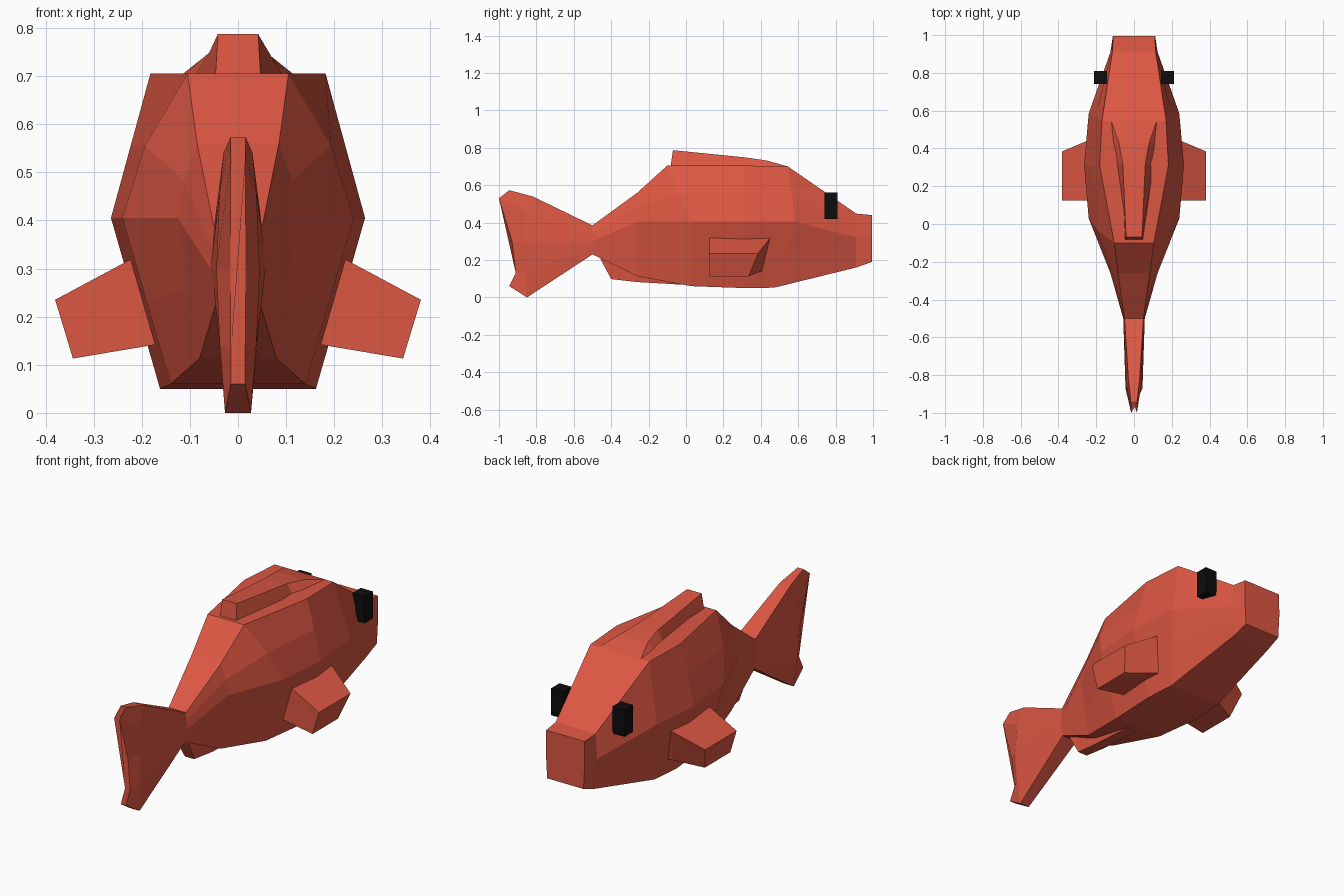
import bpy
import bmesh


def material(name, rgb):
    m = bpy.data.materials.new(name)
    m.diffuse_color = (*rgb, 1)
    return m


RED = material("coral red", (0.72, 0.095, 0.055))
BLACK = material("black", (0.004, 0.004, 0.004))


def loft(name, rings, mat):
    """Skin closed rings of equal length and cap both ends."""
    bm = bmesh.new()
    loops = [[bm.verts.new(p) for p in ring] for ring in rings]
    n = len(loops[0])
    for a, b in zip(loops, loops[1:]):
        for i in range(n):
            j = (i + 1) % n
            bm.faces.new((a[i], a[j], b[j], b[i]))
    bm.faces.new(loops[0])
    bm.faces.new(loops[-1][::-1])
    bmesh.ops.recalc_face_normals(bm, faces=bm.faces)
    me = bpy.data.meshes.new(name)
    bm.to_mesh(me)
    bm.free()
    me.materials.append(mat)
    ob = bpy.data.objects.new(name, me)
    bpy.context.collection.objects.link(ob)
    return ob


def mirrored(half):
    """Turn a right-hand outline (top to bottom) into a full ring."""
    return half + [(-x, y, z) for x, y, z in reversed(half)]


def between(a, b, bulge):
    x, y, z = ((p + q) / 2 for p, q in zip(a, b))
    return (x * bulge, y, z)


def section(top, mid, low, bulge=1.0):
    return mirrored([top, between(top, mid, bulge), mid, between(mid, low, 1.0), low])


# Body: top, widest and bottom corner of each section, snout to tail root
root = section((0.05, -0.50, 0.385), (0.057, -0.50, 0.30), (0.045, -0.50, 0.23))
body = [
    section((0.11, 0.995, 0.44), (0.112, 0.995, 0.32), (0.105, 0.995, 0.19)),
    section((0.115, 0.91, 0.448), (0.125, 0.91, 0.32), (0.11, 0.91, 0.16)),
    section((0.17, 0.545, 0.70), (0.24, 0.585, 0.405), (0.15, 0.47, 0.052)),
    section((0.182, 0.31, 0.705), (0.264, 0.31, 0.405), (0.162, 0.31, 0.05)),
    section((0.105, -0.10, 0.705), (0.24, 0.03, 0.405), (0.14, 0.03, 0.06), 1.12),
    section((0.085, -0.26, 0.56), (0.125, -0.26, 0.405), (0.08, -0.26, 0.113), 1.07),
    root,
]
loft("body", body, RED)

# Forked tail fin, starting from the tail root
tail = [
    root,
    mirrored([(0.03, -0.82, 0.54), (0.038, -0.86, 0.46), (0.045, -0.87, 0.30),
              (0.038, -0.865, 0.14), (0.027, -0.85, 0.0)]),
    mirrored([(0.016, -0.945, 0.573), (0.015, -1.0, 0.53), (0.016, -0.93, 0.30),
              (0.015, -0.91, 0.13), (0.015, -0.945, 0.06)]),
]
loft("tail_fin", tail, RED)

# Dorsal ridge, blending into the back towards the head
loft("dorsal_fin", [
    mirrored([(0.042, -0.07, 0.787), (0.048, -0.085, 0.68)]),
    mirrored([(0.06, 0.32, 0.748), (0.105, 0.32, 0.68)]),
    mirrored([(0.08, 0.43, 0.732), (0.13, 0.43, 0.68)]),
    mirrored([(0.12, 0.545, 0.70), (0.14, 0.545, 0.68)]),
], RED)

# Keel fin under the tail root
loft("anal_fin", [
    mirrored([(0.04, -0.47, 0.26), (0.035, -0.455, 0.20)]),
    mirrored([(0.04, -0.40, 0.26), (0.027, -0.40, 0.098)]),
    mirrored([(0.05, -0.26, 0.20), (0.03, -0.26, 0.082)]),
    mirrored([(0.04, -0.02, 0.12), (0.03, -0.02, 0.068)]),
], RED)

for side, s in (("right", 1), ("left", -1)):
    # Drooping side fin
    loft("side_fin_" + side, [
        [(s * 0.17, 0.125, 0.345), (s * 0.17, 0.125, 0.142),
         (s * 0.17, 0.41, 0.142), (s * 0.17, 0.47, 0.345)],
        [(s * 0.225, 0.125, 0.318), (s * 0.20, 0.125, 0.137),
         (s * 0.20, 0.395, 0.137), (s * 0.225, 0.45, 0.318)],
        [(s * 0.38, 0.125, 0.235), (s * 0.343, 0.125, 0.113),
         (s * 0.343, 0.335, 0.113), (s * 0.38, 0.385, 0.235)],
    ], RED)
    # Block eye
    x0, x1 = s * 0.142, s * 0.212
    loft("eye_" + side, [
        [(x0, 0.74, z), (x1, 0.74, z), (x1, 0.81, z), (x0, 0.81, z)]
        for z in (0.42, 0.56)
    ], BLACK)
